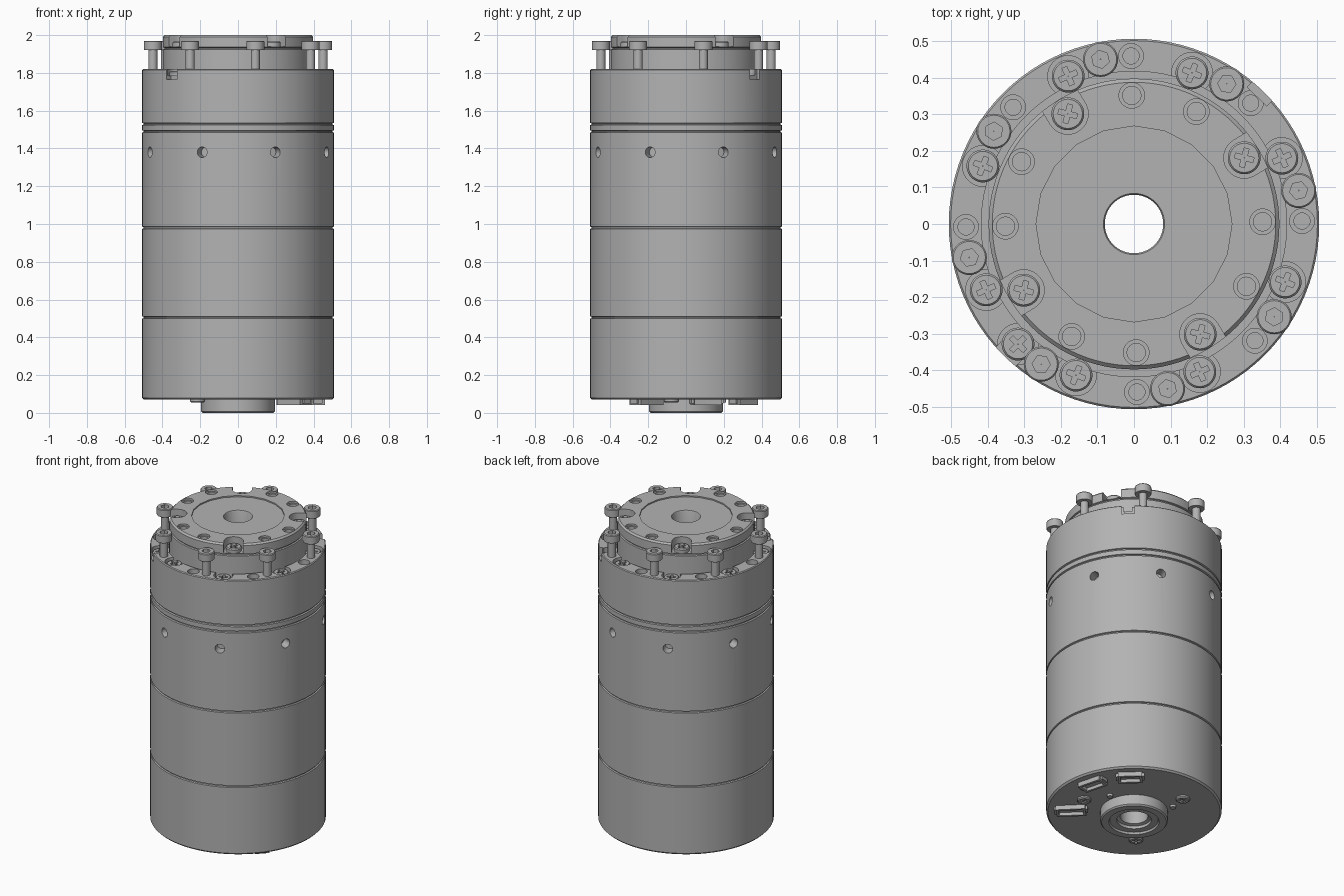
import bpy, bmesh
from math import cos, sin, pi, radians
from mathutils import Matrix

if "Cube" in bpy.data.objects:
    bpy.data.objects.remove(bpy.data.objects["Cube"])

grey = bpy.data.materials.new("machined grey")
grey.use_nodes = True
grey.diffuse_color = (0.45, 0.45, 0.45, 1)
grey.node_tree.nodes["Principled BSDF"].inputs["Base Color"].default_value = grey.diffuse_color


def polar(r, deg, z=0, turn=None):
    """Placement at radius r and angle deg, facing outward unless turned."""
    a = radians(deg)
    face = a if turn is None else radians(turn)
    return Matrix.Translation((r * cos(a), r * sin(a), z)) @ Matrix.Rotation(face, 4, 'Z')


def ngon(r, n=32):
    return [(r * cos(2 * pi * i / n), r * sin(2 * pi * i / n)) for i in range(n)]


def rect(w, h):
    return [(-w / 2, -h / 2), (w / 2, -h / 2), (w / 2, h / 2), (-w / 2, h / 2)]


def cross(a, b):
    corner = [(a, -b), (a, b), (b, b)]
    pts = []
    for k in range(4):
        c, s = round(cos(k * pi / 2)), round(sin(k * pi / 2))
        pts += [(x * c - y * s, x * s + y * c) for x, y in corner]
    return pts


def slot(r, length):
    """U shape, open towards +x."""
    arc = [(r * cos(t), r * sin(t)) for t in [pi / 2 + pi * i / 16 for i in range(17)]]
    return arc + [(length, -r), (length, r)]


def finish(name, bm):
    bmesh.ops.recalc_face_normals(bm, faces=bm.faces)
    mesh = bpy.data.meshes.new(name)
    bm.to_mesh(mesh)
    bm.free()
    mesh.materials.append(grey)
    ob = bpy.data.objects.new(name, mesh)
    bpy.context.collection.objects.link(ob)
    return ob


def prisms(name, pts, z0, z1, places=(Matrix(),)):
    """The same outline extruded at every placement."""
    bm = bmesh.new()
    n = len(pts)
    for m in places:
        lo = [bm.verts.new(m @ Matrix.Translation((x, y, z0)).translation) for x, y in pts]
        hi = [bm.verts.new(m @ Matrix.Translation((x, y, z1)).translation) for x, y in pts]
        bm.faces.new(lo[::-1])
        bm.faces.new(hi)
        for i in range(n):
            j = (i + 1) % n
            bm.faces.new((lo[i], lo[j], hi[j], hi[i]))
    return finish(name, bm)


def lathe(name, profile, n=96):
    """Closed (radius, height) profile turned about z."""
    bm = bmesh.new()
    rings = [[bm.verts.new((r * cos(2 * pi * i / n), r * sin(2 * pi * i / n), z))
              for i in range(n)] for r, z in profile]
    for a, b in zip(rings, rings[1:] + rings[:1]):
        for i in range(n):
            j = (i + 1) % n
            bm.faces.new((a[i], a[j], b[j], b[i]))
    return finish(name, bm)


def cut(ob, *args):
    tool = prisms("cutter", *args)
    tool.hide_render = True
    mod = ob.modifiers.new("cut", 'BOOLEAN')
    mod.operation, mod.solver, mod.object = 'DIFFERENCE', 'EXACT', tool
    bpy.context.view_layer.objects.active = ob
    bpy.ops.object.modifier_apply(modifier=mod.name)
    bpy.data.objects.remove(tool)


def smooth(ob):
    bpy.ops.object.select_all(action='DESELECT')
    ob.select_set(True)
    bpy.context.view_layer.objects.active = ob
    bpy.ops.object.shade_smooth_by_angle(angle=radians(30))


def place(ob, places):
    """Put the first part and linked copies of it."""
    smooth(ob)
    for k, m in enumerate(places):
        copy = ob if k == 0 else bpy.data.objects.new(ob.name, ob.data)
        if k:
            bpy.context.collection.objects.link(copy)
        copy.matrix_world = m


BORE, R, TOP = 0.08, 0.507, 1.82

# Housing: stacked sections parted by grooves, with a well for the output flange
wall = [(BORE, 0.07), (0.497, 0.07), (R, 0.08)]
for z in (0.505, 0.98, 1.49, 1.53):
    wall += [(R, z - 0.006), (R - 0.008, z - 0.003), (R - 0.008, z + 0.003), (R, z + 0.006)]
wall += [(R, TOP - 0.005), (R - 0.005, TOP), (0.418, TOP), (0.418, 1.74), (BORE, 1.74)]
housing = lathe("housing", wall)
pockets = [polar(0.443, 24 + 45 * k) for k in range(8)] + [polar(0.457, 226)]
bolt_holes = [polar(0.46, 1 + 45 * k) for k in range(8) if k != 5]
cut(housing, ngon(0.056), 1.785, 1.9, pockets)
cut(housing, ngon(0.034), 1.79, 1.9, bolt_holes)
cut(housing, ngon(0.022), 1.7, 1.8, bolt_holes)
cut(housing, rect(0.1, 0.075), 1.765, 1.9, [polar(0.52, 226), polar(0.535, 46)])
radial = Matrix.Rotation(pi / 2, 4, 'Y')
cut(housing, ngon(0.028, 24), -0.06, 0.05,
    [polar(R, 23 + 45 * k, 1.38) @ radial for k in range(8)])
smooth(housing)

# Output flange with shallow centre recess, screw notches and bolt holes
flange = lathe("output_flange", [
    (BORE, 1.74), (0.398, 1.74), (0.398, 1.924), (0.39, 1.927), (0.39, 1.933),
    (0.398, 1.936), (0.398, 1.99), (0.388, 2.0), (0.2, 2.0), (0.088, 2.0), (BORE, 1.985)])
cut(flange, ngon(0.268, 20), 1.992, 2.1)
notches = [31 + 90 * k for k in range(4)]
cut(flange, slot(0.056, 0.1), 1.94, 2.1, [polar(0.352, a) for a in notches])
flange_holes = [polar(0.352, a + d) for a in notches for d in (-30, 30)]
cut(flange, ngon(0.035), 1.988, 2.1, flange_holes)
cut(flange, ngon(0.025), 1.9, 1.995, flange_holes)
smooth(flange)

# Rear boss with stepped bearing seat
smooth(lathe("rear_boss", [
    (BORE, 0.08), (BORE, 0.035), (0.1, 0.03), (0.1, 0.012), (0.14, 0.012), (0.145, 0.0),
    (0.187, 0.0), (0.195, 0.008), (0.195, 0.08)]))

# Cross-head screws in the pockets and notches
cross_screw = lathe("cross_screw", [(0.001, 0), (0.045, 0), (0.045, 0.02), (0.04, 0.026), (0.001, 0.026)], 32)
cut(cross_screw, cross(0.026, 0.007), 0.008, 0.1)
seats = [polar(0.443, 24 + 45 * k, 1.784) for k in range(8)] + [polar(0.457, 226, 1.784)]
place(cross_screw, seats + [polar(0.352, a, 1.94, a + 45) for a in notches])

# Raised socket-head bolts round the rim
bolt = lathe("socket_bolt", [
    (0.001, 0), (0.024, 0), (0.024, 0.115), (0.046, 0.115), (0.048, 0.118),
    (0.048, 0.16), (0.044, 0.165), (0.001, 0.165)], 32)
cut(bolt, ngon(0.025, 6), 0.135, 0.2)
place(bolt, [polar(0.46, 11.5 + 45 * k, 1.805) for k in range(8)])

# Cable sockets under the base, each with an opening and side tabs
for name, r, angle, turn, w in (("rear_socket", 0.415, 47, 137, 0.14),
                                ("side_socket", 0.415, 15, 105, 0.15),
                                ("front_socket", 0.365, -35, -45, 0.17)):
    spot = polar(r, angle, 0, turn)
    socket = prisms(name, rect(w, 0.085), 0.042, 0.075, [spot])
    cut(socket, rect(w - 0.03, 0.055), 0.03, 0.062, [spot])
    smooth(socket)
    tabs = [spot @ Matrix.Translation((s * w / 2, 0, 0)) for s in (-1, 1)]
    smooth(prisms(name + "_tabs", rect(0.025, 0.05), 0.05, 0.075, tabs))

# Base screws and locating pins
base_screw = lathe("base_screw", [(0.001, 0), (0.04, 0), (0.04, -0.01), (0.034, -0.016), (0.001, -0.016)], 32)
cut(base_screw, cross(0.024, 0.006), -0.1, -0.006)
place(base_screw, [polar(0.32, a, 0.071) for a in (-14, 112, 228)])
smooth(prisms("locating_pins", ngon(0.018, 20), 0.055, 0.08, [polar(0.235, 14), polar(0.235, 124)]))
